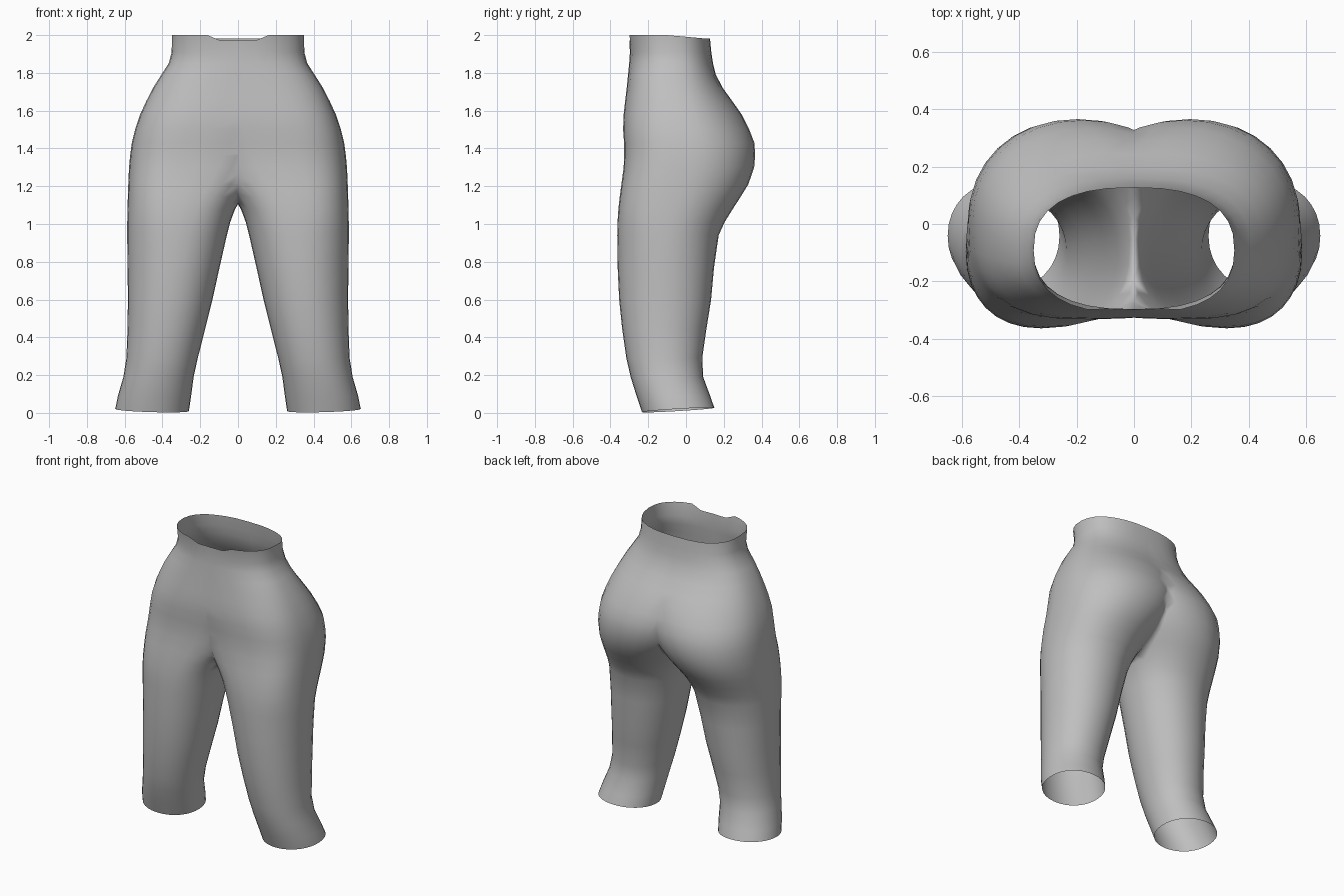
import bpy, bmesh, math

if "Cube" in bpy.data.objects:
    bpy.data.objects.remove(bpy.data.objects["Cube"])

# Sections of one trouser leg and hip: z, outer x, centre x, front y, back y
SECTIONS = [
    (0.00, .650, .455, -.233, .150),
    (0.09, .636, .442, -.262, .128),
    (0.19, .607, .421, -.293, .091),
    (0.29, .591, .402, -.316, .086),
    (0.60, .583, .359, -.354, .133),
    (0.94, .587, .323, -.364, .173),
    (1.08, .585, .300, -.358, .248),
    (1.21, .581, .255, -.342, .330),
    (1.30, .577, .218, -.330, .361),
    (1.43, .562, .175, -.328, .362),
    (1.50, .545, .150, -.333, .335),
    (1.58, .518, .115, -.330, .295),
    (1.72, .450, .055, -.314, .195),
    (1.79, .406, .030, -.307, .158),
    (1.85, .367, .012, -.301, .143),
    (1.91, .351, .000, -.297, .134),
    (2.00, .350, .000, -.312, .127),
]
N = 32


def ramp(z, lo, hi):
    return min(1, max(0, (z - lo) / (hi - lo)))


def section_ring(bm, z, outer, cx, front, back):
    """One closed cross-section; flatter front on the belly, flatter back at the waist."""
    n_front = 2.1 + .8 * ramp(z, .88, 1.21) - .4 * ramp(z, 1.5, 1.85)
    n_back = 2.1 + .4 * ramp(z, 1.58, 1.85)
    rx, cy, ry = outer - cx, (front + back) / 2, (back - front) / 2
    ring = []
    for i in range(N):
        a = 2 * math.pi * i / N
        c, s = math.cos(a), math.sin(a)
        p = 2 / (n_back if s > 0 else n_front)
        x = cx + rx * math.copysign(abs(c) ** p, c)
        y = cy + ry * math.copysign(abs(s) ** p, s)
        h = z
        if z == 0:            # hem rises a little towards the heel
            h = max(0.0, 0.018 + 0.06 * y + 0.03 * (x - cx))
        elif z == 2:          # waistband dips at front centre and back
            if y < -.2 and abs(x) < .14:
                h, y = 1.972, y + .012
            elif y > -.1:
                h = 2 - .018 * ramp(y, -.1, .1)
        ring.append(bm.verts.new((x, y, h)))
    return ring


def halfway(k, t=.5):
    """Extra section between rows k and k+1, on a smooth curve."""
    a, b, c, d = (SECTIONS[min(max(k + o, 0), len(SECTIONS) - 1)] for o in (-1, 0, 1, 2))
    out = []
    for q in range(5):
        m0 = (c[q] - a[q]) / (c[0] - a[0]) * (c[0] - b[0])
        m1 = (d[q] - b[q]) / (d[0] - b[0]) * (c[0] - b[0])
        out.append((b[q] + c[q]) / 2 + (m0 - m1) / 8 if q else (b[0] + c[0]) / 2)
    return tuple(out)


# Add in-between sections where the rows are far apart
rows = []
for k, row in enumerate(SECTIONS):
    rows.append(row)
    if k + 1 < len(SECTIONS) and SECTIONS[k + 1][0] - row[0] > .11:
        rows.append(halfway(k))

# Half of the trousers, cut at the centre plane so the crotch and cleft form
bm = bmesh.new()
rings = [section_ring(bm, *r) for r in rows]
for low, high in zip(rings, rings[1:]):
    for i in range(N):
        j = (i + 1) % N
        bm.faces.new((low[i], low[j], high[j], high[i]))
bmesh.ops.bisect_plane(bm, geom=bm.verts[:] + bm.edges[:] + bm.faces[:], dist=1e-4,
                       plane_co=(0, 0, 0), plane_no=(1, 0, 0), clear_inner=True)
for f in bm.faces:
    f.smooth = True

mesh = bpy.data.meshes.new("trousers")
bm.to_mesh(mesh)
bm.free()
trousers = bpy.data.objects.new("trousers", mesh)
bpy.context.collection.objects.link(trousers)

# Mirrored left half
mirror = trousers.modifiers.new("Mirror", 'MIRROR')
mirror.use_axis[0] = True
mirror.merge_threshold = 0.001

# Plain grey cloth
cloth = bpy.data.materials.new("grey cloth")
cloth.diffuse_color = (0.52, 0.52, 0.52, 1)
cloth.use_nodes = True
cloth.node_tree.nodes["Principled BSDF"].inputs["Base Color"].default_value = cloth.diffuse_color
mesh.materials.append(cloth)
